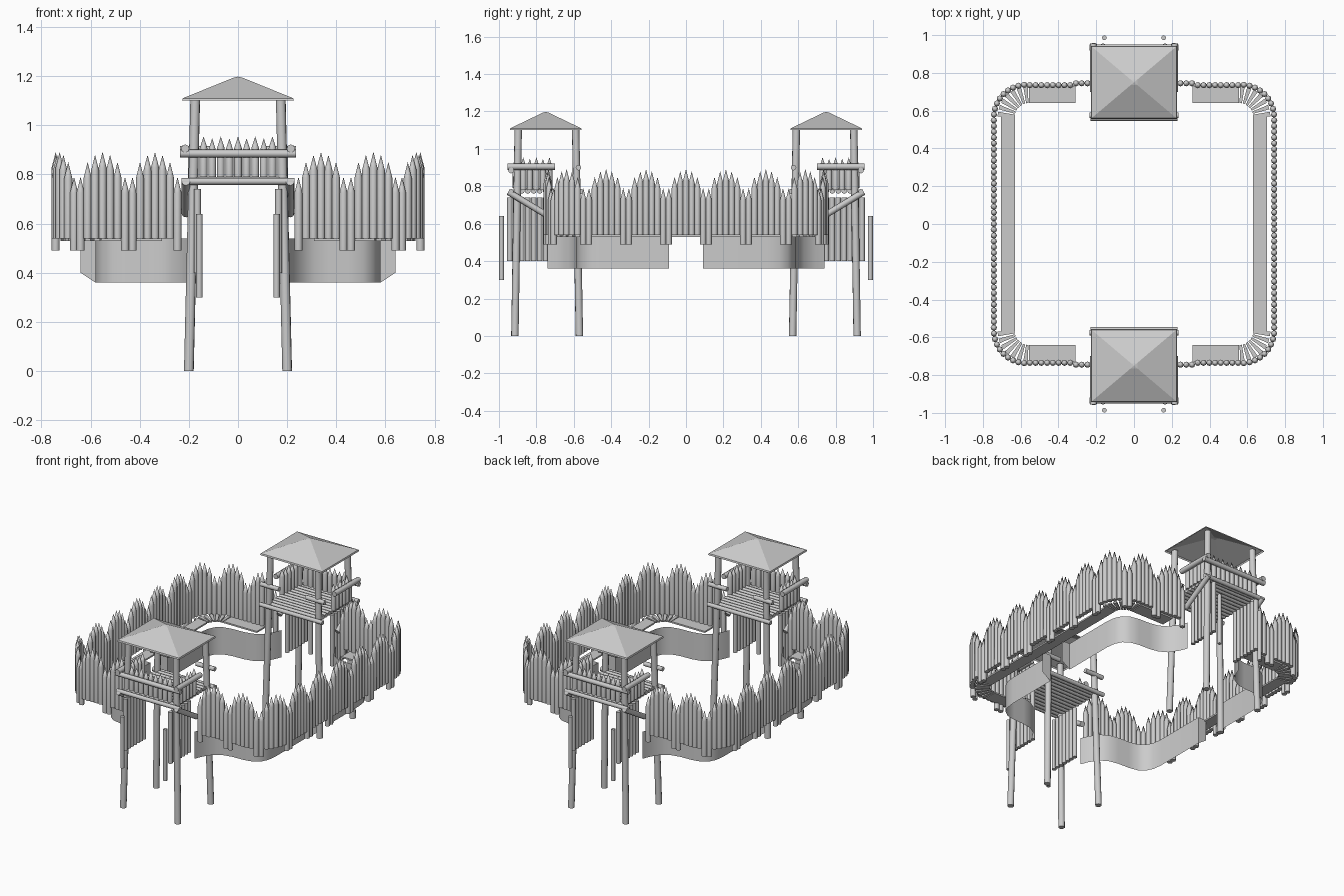
import bpy, bmesh, math
from mathutils import Vector

if "Cube" in bpy.data.objects:
    bpy.data.objects.remove(bpy.data.objects["Cube"])


def finish(bm, name, smooth=True):
    bmesh.ops.recalc_face_normals(bm, faces=bm.faces[:])
    me = bpy.data.meshes.new(name)
    bm.to_mesh(me)
    bm.free()
    ob = bpy.data.objects.new(name, me)
    bpy.context.collection.objects.link(ob)
    if smooth:
        bpy.ops.object.select_all(action='DESELECT')
        ob.select_set(True)
        bpy.context.view_layer.objects.active = ob
        bpy.ops.object.shade_smooth_by_angle(angle=math.radians(50))
    return ob


def log(bm, a, b, r, point=0.0, n=8):
    """Round log from a to b; the last 'point' units taper to a tip."""
    a, b = Vector(a), Vector(b)
    d = (b - a).normalized()
    u = d.orthogonal().normalized()
    v = d.cross(u)

    def ring(c):
        return [bm.verts.new(c + r * (math.cos(t) * u + math.sin(t) * v))
                for t in (2 * math.pi * i / n for i in range(n))]
    lo, hi = ring(a), ring(b - d * point)
    tip = bm.verts.new(b) if point else None
    for i in range(n):
        j = (i + 1) % n
        bm.faces.new((lo[i], lo[j], hi[j], hi[i]))
        if tip:
            bm.faces.new((hi[i], hi[j], tip))
    bm.faces.new(lo)
    if not tip:
        bm.faces.new(hi)


def slab(bm, pts, z0, z1):
    lo = [bm.verts.new((x, y, z0)) for x, y in pts]
    hi = [bm.verts.new((x, y, z1)) for x, y in pts]
    n = len(pts)
    bm.faces.new(lo)
    bm.faces.new(hi)
    for i in range(n):
        j = (i + 1) % n
        bm.faces.new((lo[i], lo[j], hi[j], hi[i]))


def rect(x0, x1, y0, y1):
    return [(x0, y0), (x1, y0), (x1, y1), (x0, y1)]


QUADS = [(1, 1), (-1, 1), (-1, -1), (1, -1)]
WX, WY, C, R = 0.742, 0.735, 0.565, 0.172


def wall_point(s):
    """Quarter of the rounded wall outline, from side middle to gate."""
    arc = R * math.pi / 2
    if s < C:
        return WX, s
    if s < C + arc:
        t = (s - C) / R
        return WX - R + R * math.cos(t), C + R * math.sin(t)
    x = WX - R - (s - C - arc)
    return x, WY + (0.01 if x < 0.31 else 0)


# Palisade: groups of five tall stakes with two low ones between
bm = bmesh.new()
for sx, sy in QUADS:
    for k in range(0 if sy > 0 else 1, 39):
        x, y = wall_point(k * 0.0305)
        m = (k + 3) % 7 - 3
        if abs(m) == 3:
            z0, z1 = 0.49, 0.79
        else:
            z0, z1 = 0.54, (0.892, 0.88, 0.85)[abs(m)]
        log(bm, (sx * x, sy * y, z0), (sx * x, sy * y, z1), 0.0165, 0.065)
finish(bm, "palisade_stakes")

# Walkway boards and fanned corner planks
bm = bmesh.new()
for sx in (1, -1):
    slab(bm, rect(sx * 0.63, sx * 0.705, -0.57, 0.575), 0.53, 0.54)
for sx, sy in QUADS:
    slab(bm, rect(sx * 0.31, sx * 0.555, sy * 0.64, sy * 0.73), 0.53, 0.54)
    for i in range(7):
        t = math.radians(6 + 13 * i)
        c, s = math.cos(t), math.sin(t)
        pts = [(0.557 + r * c - w * s, 0.565 + r * s + w * c)
               for r, w in ((0.075, -0.006), (0.165, -0.012), (0.165, 0.012), (0.075, 0.006))]
        slab(bm, [(sx * x, sy * y) for x, y in pts], 0.53, 0.54)
finish(bm, "walkway", False)

# Curved skirt sheets under the walkway, with a cut end plate
path = [(0.2, 0.74), (0.22, 0.69), (0.26, 0.63), (0.31, 0.60), (0.37, 0.588), (0.45, 0.585),
        (0.51, 0.573), (0.55, 0.545), (0.572, 0.50), (0.58, 0.44), (0.58, 0.09)]
bm = bmesh.new()
for sx, sy in QUADS:
    lo = [bm.verts.new((sx * x, sy * y, 0.36)) for x, y in path]
    hi = [bm.verts.new((sx * x, sy * y, 0.54)) for x, y in path]
    for i in range(len(path) - 1):
        bm.faces.new((lo[i], lo[i + 1], hi[i + 1], hi[i]))
    e0 = bm.verts.new((sx * 0.64, sy * 0.09, 0.40))
    e1 = bm.verts.new((sx * 0.64, sy * 0.09, 0.54))
    bm.faces.new((lo[-1], e0, e1, hi[-1]))
finish(bm, "wall_skirt")

for side, sy in (("front", -1), ("back", 1)):
    # Tower legs running up to the roof
    bm = bmesh.new()
    for sx in (1, -1):
        for y0, y1 in ((0.915, 0.897), (0.57, 0.59)):
            log(bm, (sx * 0.2, sy * y0, 0), (sx * 0.174, sy * y1, 1.11), 0.02, n=10)
    finish(bm, side + "_tower_legs")

    # Beams, rails and braces
    bm = bmesh.new()
    for y in (0.935, 0.56):
        log(bm, (-0.23, sy * y, 0.772), (0.23, sy * y, 0.772), 0.014)
    log(bm, (-0.235, sy * 0.935, 0.885), (0.235, sy * 0.935, 0.885), 0.016)
    for sx in (1, -1):
        log(bm, (sx * 0.215, sy * 0.70, 0.905), (sx * 0.215, sy * 0.955, 0.905), 0.017)
        log(bm, (sx * 0.10, sy * 0.575, 0.90), (sx * 0.235, sy * 0.575, 0.90), 0.015)
        log(bm, (sx * 0.212, sy * 0.735, 0.64), (sx * 0.212, sy * 0.95, 0.77), 0.017)
    finish(bm, side + "_tower_beams")

    # Floor of logs
    bm = bmesh.new()
    for i in range(11):
        y = sy * (0.59 + i * 0.032)
        log(bm, (-0.19, y, 0.775), (0.19, y, 0.775), 0.015)
    finish(bm, side + "_tower_floor")

    # Parapet stakes on the outer face and both sides
    bm = bmesh.new()
    for i in range(9):
        x = -0.14 + i * 0.035
        log(bm, (x, sy * 0.912, 0.79), (x, sy * 0.912, 0.955 - 0.008 * (i % 2)), 0.016, 0.05)
    for sx in (1, -1):
        for i in range(5):
            y = sy * (0.73 + i * 0.035)
            log(bm, (sx * 0.188, y, 0.78), (sx * 0.188, y, 0.955 - 0.008 * (i % 2)), 0.016, 0.05)
    finish(bm, side + "_tower_parapet")

    # Gate passage walls and free-standing outer posts
    bm = bmesh.new()
    for sx in (1, -1):
        for i in range(7):
            y = sy * (0.75 + i * 0.032)
            log(bm, (sx * 0.165, y, 0.40), (sx * 0.165, y, 0.74), 0.0145)
        log(bm, (sx * 0.157, sy * 0.986, 0.30), (sx * 0.157, sy * 0.986, 0.64), 0.013)
    finish(bm, side + "_gate_posts")

    # Hipped roof, open underneath, with a short eave edge
    bm = bmesh.new()
    rings = [[bm.verts.new((px * hx, sy * 0.75 + py * hy, z)) for px, py in QUADS]
             for hx, hy, z in ((0.228, 0.193, 1.10), (0.225, 0.19, 1.11), (0.018, 0.015, 1.194))]
    for a, b in zip(rings, rings[1:]):
        for i in range(4):
            j = (i + 1) % 4
            bm.faces.new((a[i], a[j], b[j], b[i]))
    apex = bm.verts.new((0, sy * 0.75, 1.198))
    for i in range(4):
        bm.faces.new((rings[-1][i], rings[-1][(i + 1) % 4], apex))
    finish(bm, side + "_tower_roof", False)
